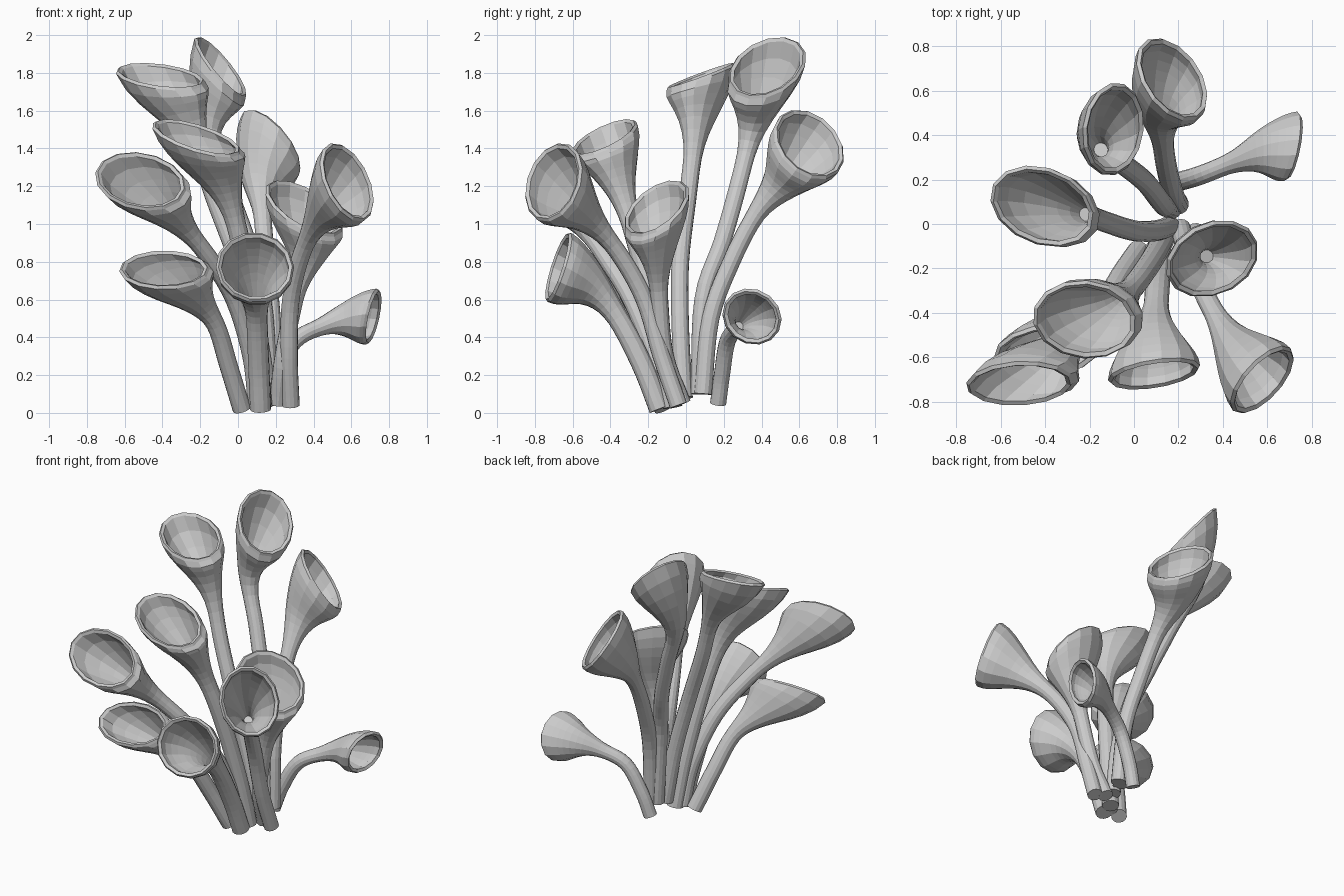
import bpy, bmesh, math
from mathutils import Vector

if "Cube" in bpy.data.objects:
    bpy.data.objects.remove(bpy.data.objects["Cube"])

SIDES = 14
STEPS = 5


def spline(pts):
    # Catmull-Rom path through the given points
    p = [Vector(q) for q in pts]
    p = [p[0] * 2 - p[1]] + p + [p[-1] * 2 - p[-2]]
    out = []
    for i in range(1, len(p) - 2):
        a, b, c, d = p[i - 1:i + 3]
        for k in range(STEPS):
            t = k / STEPS
            out.append(0.5 * (2 * b + (c - a) * t + (2 * a - 5 * b + 4 * c - d) * t * t
                              + (3 * b - a - 3 * c + d) * t ** 3))
    return out + [p[-2]]


def trumpet(name, path, normal, major, ru, rv, stem=0.047, bell=0.55):
    """Swept stem flaring to an oval, tilted mouth (the last path point)."""
    pts = spline(path)
    n = Vector(normal).normalized()
    u = Vector(major)
    dist = 0.0
    rings = []          # from the mouth down to the foot
    for i in range(len(pts) - 1, -1, -1):
        if i < len(pts) - 1:
            dist += (pts[i + 1] - pts[i]).length
        lo, hi = pts[max(i - 1, 0)], pts[min(i + 1, len(pts) - 1)]
        w = max(0.0, 1 - dist / bell)
        tan = (hi - lo).normalized().lerp(n, w ** 1.5).normalized()
        u = (u - tan * u.dot(tan)).normalized()
        v = tan.cross(u)
        f = math.sin(math.pi / 2 * w ** 2.3)
        rings.append((pts[i], u.copy(), v, stem + (ru - stem) * f,
                      stem + (rv - stem) * f, dist))

    bm = bmesh.new()

    def ring(c, u, v, a, b):
        return [bm.verts.new(c + u * a * math.cos(2 * math.pi * k / SIDES)
                             + v * b * math.sin(2 * math.pi * k / SIDES))
                for k in range(SIDES)]

    # outside, foot to mouth
    loops = [ring(c, u, v, a, b) for c, u, v, a, b, d in reversed(rings)]
    # rounded lip
    c, u, v, a, b, d = rings[0]
    loops.append(ring(c + n * 0.014, u, v, a - 0.012, b - 0.012))
    loops.append(ring(c + n * 0.004, u, v, a - 0.03, b - 0.03))
    # inside of the bell
    for c, u, v, a, b, d in rings[1:]:
        if d < bell * 0.85:
            loops.append(ring(c, u, v, a - 0.026, b - 0.026))
    for l0, l1 in zip(loops, loops[1:]):
        for k in range(SIDES):
            j = (k + 1) % SIDES
            bm.faces.new((l0[k], l0[j], l1[j], l1[k]))
    bm.faces.new(loops[0][::-1])
    bm.faces.new(loops[-1])
    bmesh.ops.recalc_face_normals(bm, faces=bm.faces)
    me = bpy.data.meshes.new(name)
    bm.to_mesh(me)
    bm.free()
    bpy.context.collection.objects.link(bpy.data.objects.new(name, me))


# tall trumpets at the back
trumpet("back_right_trumpet",
        [(.20, .09, .10), (.18, .13, .5), (.15, .24, .8), (.13, .37, 1.05), (.12, .52, 1.24), (.17, .65, 1.42)],
        (.69, .45, .56), (-.5, 0, .8), .225, .21)
trumpet("back_top_trumpet",
        [(.17, .07, .10), (.13, .09, .6), (.05, .19, .9), (-.05, .27, 1.18), (-.16, .35, 1.5), (-.095, .43, 1.825)],
        (.73, -.22, .64), (-.05, .15, .14), .225, .195)
trumpet("left_top_trumpet",
        [(.16, -.01, .08), (.10, -.03, .45), (.0, -.03, .8), (-.13, .01, 1.15), (-.24, .05, 1.48), (-.41, .08, 1.775)],
        (.05, -.33, .94), (.9, -.4, -.2), .25, .18)
# middle trumpets
trumpet("middle_right_trumpet",
        [(.21, -.02, .05), (.24, -.11, .3), (.30, -.14, .6), (.36, -.15, .85), (.35, -.155, 1.08)],
        (.45, -.5, .74), (1, 0, -.6), .235, .2, .046, .5)
trumpet("middle_left_trumpet",
        [(.13, -.07, .03), (.10, -.13, .35), (.05, -.21, .7), (-.01, -.29, 1.0), (-.09, -.36, 1.23), (-.22, -.43, 1.45)],
        (.24, -.36, .9), (1, -.25, -.35), .25, .185, .052)
trumpet("left_trumpet",
        [(.10, -.11, .03), (.07, -.17, .3), (-.02, -.29, .6), (-.16, -.43, .83), (-.32, -.56, 1.02), (-.515, -.715, 1.225)],
        (.1, -.84, .53), (1, 0, -.2), .245, .18)
trumpet("right_trumpet",
        [(.28, -.04, .04), (.27, -.13, .3), (.28, -.22, .6), (.34, -.36, .85), (.44, -.53, 1.05), (.575, -.70, 1.22)],
        (.70, -.60, .36), (-.4, .1, 1), .225, .19)
# low trumpets
trumpet("low_left_trumpet",
        [(.02, -.12, .02), (-.05, -.22, .25), (-.12, -.33, .47), (-.23, -.43, .61), (-.39, -.57, .755)],
        (.05, -.65, .75), (1, 0, .15), .24, .155, .049, .5)
trumpet("low_front_trumpet",
        [(.12, -.14, .02), (.11, -.23, .25), (.10, -.36, .5), (.09, -.50, .67), (.09, -.67, .77)],
        (.15, -.94, .3), (1, .2, 0), .21, .195, .056, .45)
trumpet("low_back_trumpet",
        [(.15, .17, .05), (.20, .19, .2), (.30, .22, .38), (.45, .28, .46), (.58, .33, .50), (.705, .35, .51)],
        (.94, -.2, -.22), (0, 1, -.5), .162, .15, .043, .36)
